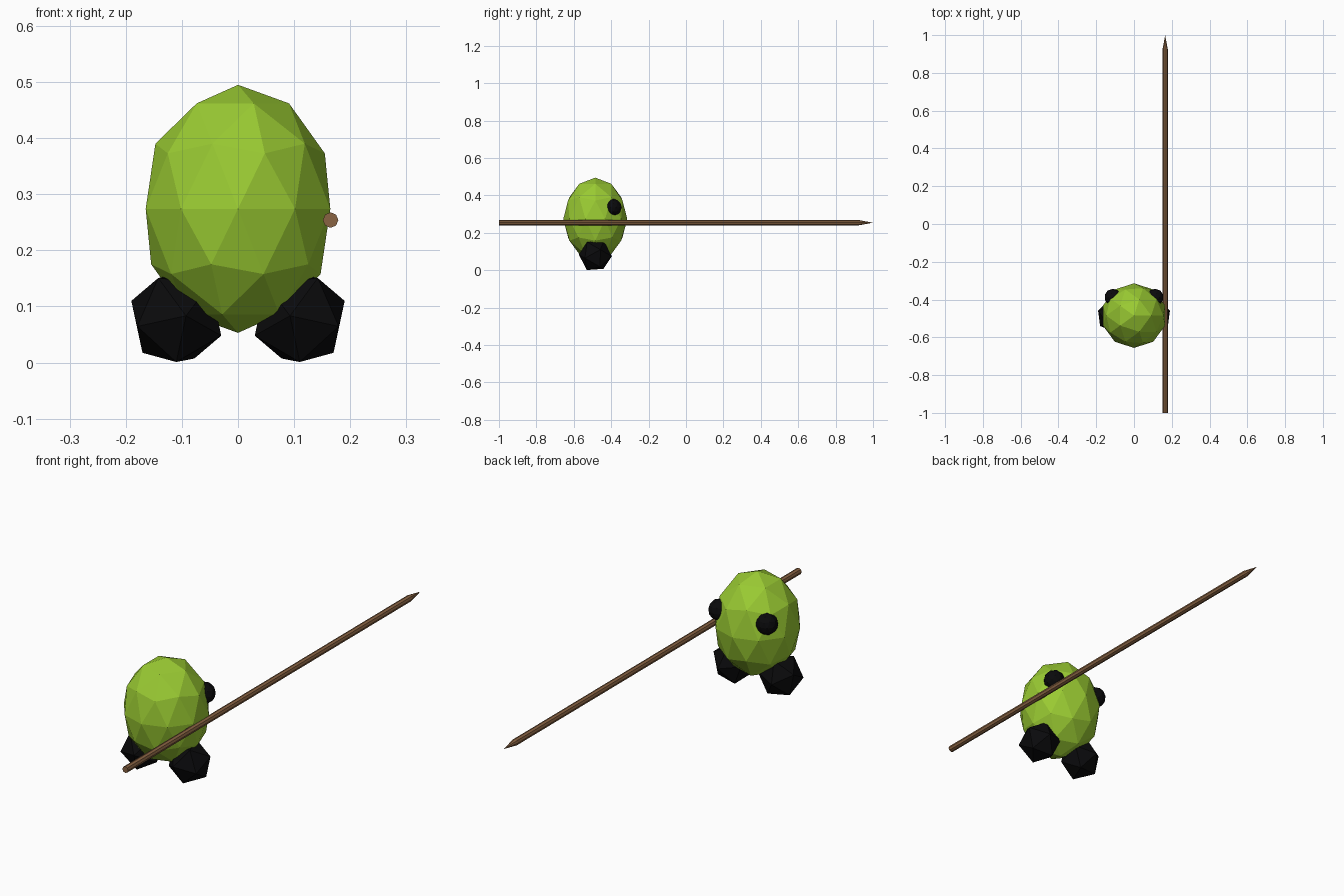
import bpy
import math
from mathutils import Matrix, Vector

if "Cube" in bpy.data.objects:
    bpy.data.objects.remove(bpy.data.objects["Cube"])


def material(name, rgb):
    m = bpy.data.materials.new(name)
    m.diffuse_color = (*rgb, 1)
    m.use_nodes = True
    m.node_tree.nodes["Principled BSDF"].inputs["Base Color"].default_value = m.diffuse_color
    return m


GREEN = material("lime green", (0.32, 0.59, 0.032))
BLACK = material("black", (0.003, 0.003, 0.0035))
BROWN = material("wood brown", (0.25, 0.125, 0.055))
BODY_Y = -0.485


def finish(name, mat, matrix):
    """Name and colour the active primitive and bake its transform."""
    ob = bpy.context.object
    ob.name = name
    ob.data.transform(matrix)
    if matrix.determinant() < 0:
        ob.data.flip_normals()
    ob.data.materials.append(mat)
    return ob


def ball(name, mat, level, matrix):
    bpy.ops.mesh.primitive_ico_sphere_add(subdivisions=level, radius=1)
    return finish(name, mat, matrix)


def place(x, y, z):
    return Matrix.Translation((x, y, z))


# Egg-shaped faceted body
ball("body", GREEN, 2, place(0, BODY_Y, 0.274) @ Matrix.Diagonal((0.173, 0.171, 0.221, 1)))

# Tilted foot: one lower corner and a neighbouring corner fix its orientation
pole = Vector((0, -0.045, -0.078)).normalized()
side = Vector((0.062, 0.030, -0.058))
z = -pole
x = -(side - side.dot(pole) * pole).normalized()
tilt = Matrix((x, z.cross(x), z)).transposed().to_4x4()

# Mirrored feet and eyes
for label, sign in (("right", 1), ("left", -1)):
    mirror = Matrix.Diagonal((sign, 1, 1, 1))
    ball(label + "_foot", BLACK, 1,
         mirror @ place(0.11, BODY_Y, 0.079) @ tilt @ Matrix.Scale(0.09, 4))
    ball(label + "_eye", BLACK, 2,
         mirror @ place(0.112, -0.388, 0.336) @ Matrix.Scale(0.045, 4))

# Spear lying along y: eight-sided shaft and pointed tip
along_y = Matrix.Rotation(math.radians(-90), 4, 'X')
TIP = 0.925
bpy.ops.mesh.primitive_cylinder_add(vertices=8, radius=0.0138, depth=TIP + 1)
finish("spear_shaft", BROWN, place(0.165, (TIP - 1) / 2, 0.254) @ along_y)
bpy.ops.mesh.primitive_cone_add(vertices=8, radius1=0.0138, radius2=0, depth=1 - TIP)
finish("spear_tip", BROWN, place(0.165, (TIP + 1) / 2, 0.254) @ along_y)
